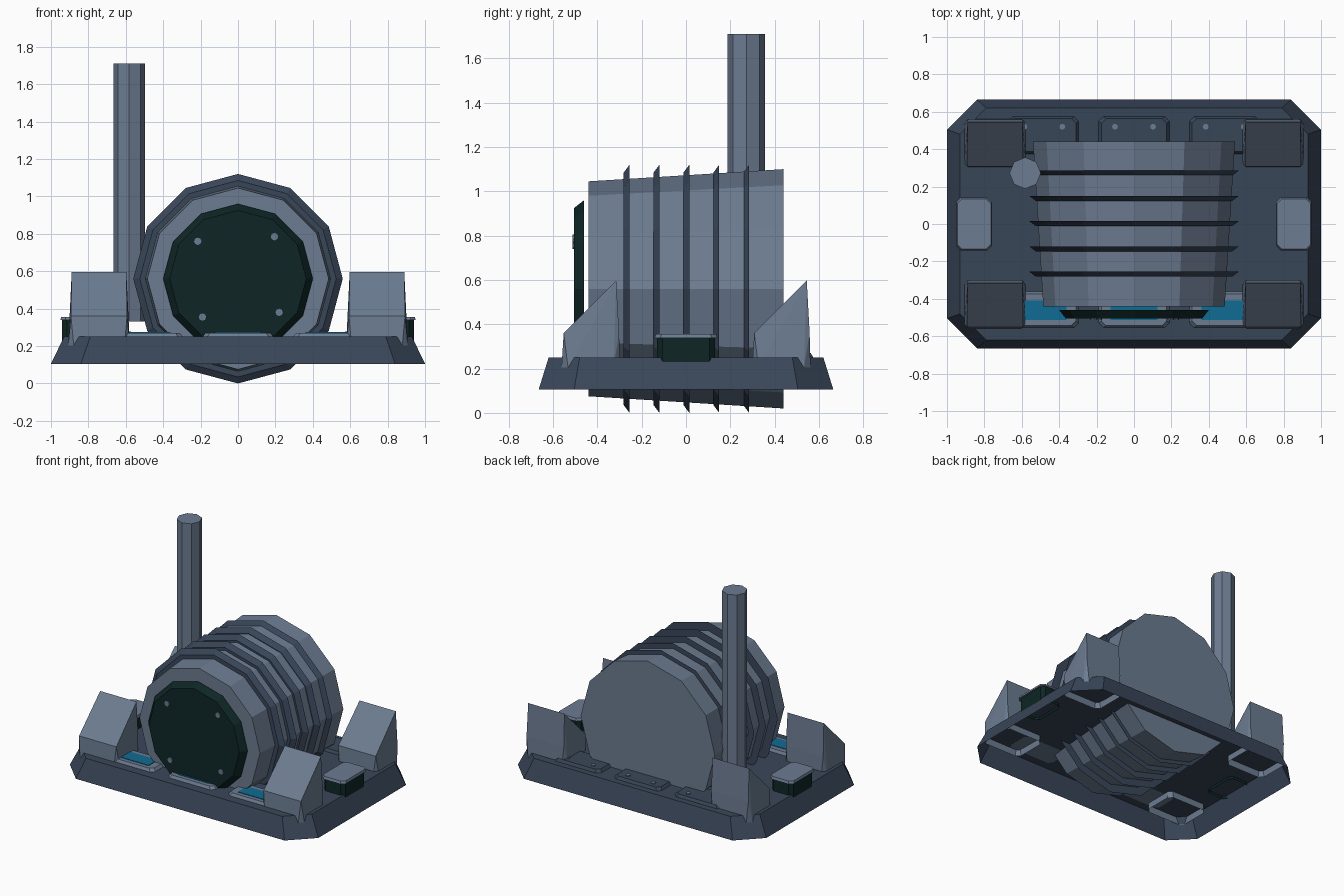
import bpy, bmesh, math
from mathutils import Matrix, Vector

if "Cube" in bpy.data.objects:
    bpy.data.objects.remove(bpy.data.objects["Cube"])


def material(name, srgb):
    lin = [((c / 255 + 0.055) / 1.055) ** 2.4 for c in srgb]
    m = bpy.data.materials.new(name)
    m.diffuse_color = (*lin, 1)
    m.use_nodes = True
    m.node_tree.nodes["Principled BSDF"].inputs["Base Color"].default_value = m.diffuse_color
    return m


GREY = material("steel_grey", (108, 124, 145))
SLATE = material("dark_slate", (57, 70, 89))
DARK = material("dark_green", (14, 37, 37))
BLUE = material("panel_blue", (16, 108, 148))


def finish(name, bm, mat):
    bmesh.ops.recalc_face_normals(bm, faces=bm.faces)
    me = bpy.data.meshes.new(name)
    bm.to_mesh(me)
    bm.free()
    me.materials.append(mat)
    ob = bpy.data.objects.new(name, me)
    bpy.context.collection.objects.link(ob)
    return ob


def octagon(cx, cy, hx, hy, c, z):
    """Rectangle with its corners cut off by c."""
    pts = [(hx, -hy + c), (hx, hy - c), (hx - c, hy), (-hx + c, hy),
           (-hx, hy - c), (-hx, -hy + c), (-hx + c, -hy), (hx - c, -hy)]
    return [Vector((cx + x, cy + y, z)) for x, y in pts]


def loft(name, rings, mat, bottom=True, top=True):
    """Skin a stack of matching point rings."""
    bm = bmesh.new()
    vs = [[bm.verts.new(p) for p in r] for r in rings]
    n = len(vs[0])
    for a, b in zip(vs, vs[1:]):
        for i in range(n):
            j = (i + 1) % n
            bm.faces.new((a[i], a[j], b[j], b[i]))
    if bottom:
        bm.faces.new(vs[0][::-1])
    if top:
        bm.faces.new(vs[-1])
    return finish(name, bm, mat)


def y_round(name, n, x, z, profile, mat):
    """Round part along y from (radius, y) pairs."""
    rings = [[Vector((x + r * math.sin(i * math.tau / n), y,
                      z + r * math.cos(i * math.tau / n))) for i in range(n)]
             for r, y in profile]
    return loft(name, rings, mat)


def z_round(name, n, x, y, r, z0, z1, mat):
    rings = [[Vector((x + r * math.cos(i * math.tau / n),
                      y + r * math.sin(i * math.tau / n), z)) for i in range(n)]
             for z in (z0, z1)]
    return loft(name, rings, mat)


# Base: sloped skirt with a deck, hollow below
loft("base_skirt", [octagon(0, 0, 1.0, 0.665, 0.16, 0.105),
                    octagon(0, 0, 0.93, 0.62, 0.14, 0.25)], SLATE, bottom=False)

# Tapered drum with five cooling fins
CZ = 0.56
y_round("drum", 12, 0, CZ, [(0.485, -0.44), (0.54, 0.44)], GREY)
for i in range(5):
    y = -0.267 + i * 0.135
    y_round("drum_fin", 12, 0, CZ, [(0.525, y - 0.014), (0.56, y + 0.012)], SLATE)

# Front hatch and its bolts
y_round("front_hatch", 12, 0, CZ, [(0.365, -0.505), (0.40, -0.46)], DARK)
for x, z in ((-0.215, 0.76), (0.195, 0.785), (-0.19, 0.355), (0.22, 0.38)):
    y_round("hatch_bolt", 8, x, z, [(0.02, -0.512), (0.02, -0.503)], GREY)

# Chimney pipe
z_round("chimney_pipe", 8, -0.582, 0.272, 0.084, 0.33, 1.71, GREY)

# Four wedge blocks, all sloping towards the front, open below
for x in (-0.743, 0.743):
    for y in (-0.43, 0.43):
        bm = bmesh.new()
        pts = octagon(x, y, 0.165, 0.132, 0.03, 0.20)
        for sx in (-1, 1):
            pts += [Vector((x + sx * 0.15, y - 0.122, 0.36)),
                    Vector((x + sx * 0.15, y + 0.128, 0.36)),
                    Vector((x + sx * 0.146, y + 0.115, 0.597))]
        for p in pts:
            bm.verts.new(p)
        bmesh.ops.convex_hull(bm, input=bm.verts)
        bmesh.ops.dissolve_limit(bm, angle_limit=0.01, verts=bm.verts, edges=bm.edges)
        low = [f for f in bm.faces if all(v.co.z < 0.21 for v in f.verts)]
        bmesh.ops.delete(bm, geom=low, context='FACES_ONLY')
        finish("wedge_block", bm, GREY)

# Side boxes with caps
for s in (-1, 1):
    x = s * 0.855
    loft("side_box", [octagon(x, 0, 0.085, 0.13, 0.025, 0.23),
                      octagon(x, 0, 0.085, 0.13, 0.025, 0.34)], DARK, bottom=False)
    loft("side_box_cap", [octagon(x, 0, 0.095, 0.142, 0.025, 0.338),
                          octagon(x, 0, 0.09, 0.135, 0.025, 0.356)], GREY)

# Deck panels: blue windows in front, bolted plates at the back
for x in (-0.485, 0, 0.485):
    loft("front_panel_frame", [octagon(x, -0.458, 0.19, 0.097, 0.025, 0.249),
                               octagon(x, -0.458, 0.175, 0.085, 0.025, 0.27)], GREY)
    loft("front_panel_window", [octagon(x, -0.462, 0.125, 0.052, 0.002, 0.268),
                                octagon(x, -0.462, 0.125, 0.052, 0.002, 0.274)], BLUE)
    loft("back_plate", [octagon(x, 0.475, 0.19, 0.1, 0.025, 0.249),
                        octagon(x, 0.475, 0.175, 0.088, 0.025, 0.27)], SLATE)
    for dx in (-0.102, 0.102):
        z_round("plate_bolt", 8, x + dx, 0.52, 0.016, 0.268, 0.277, GREY)
